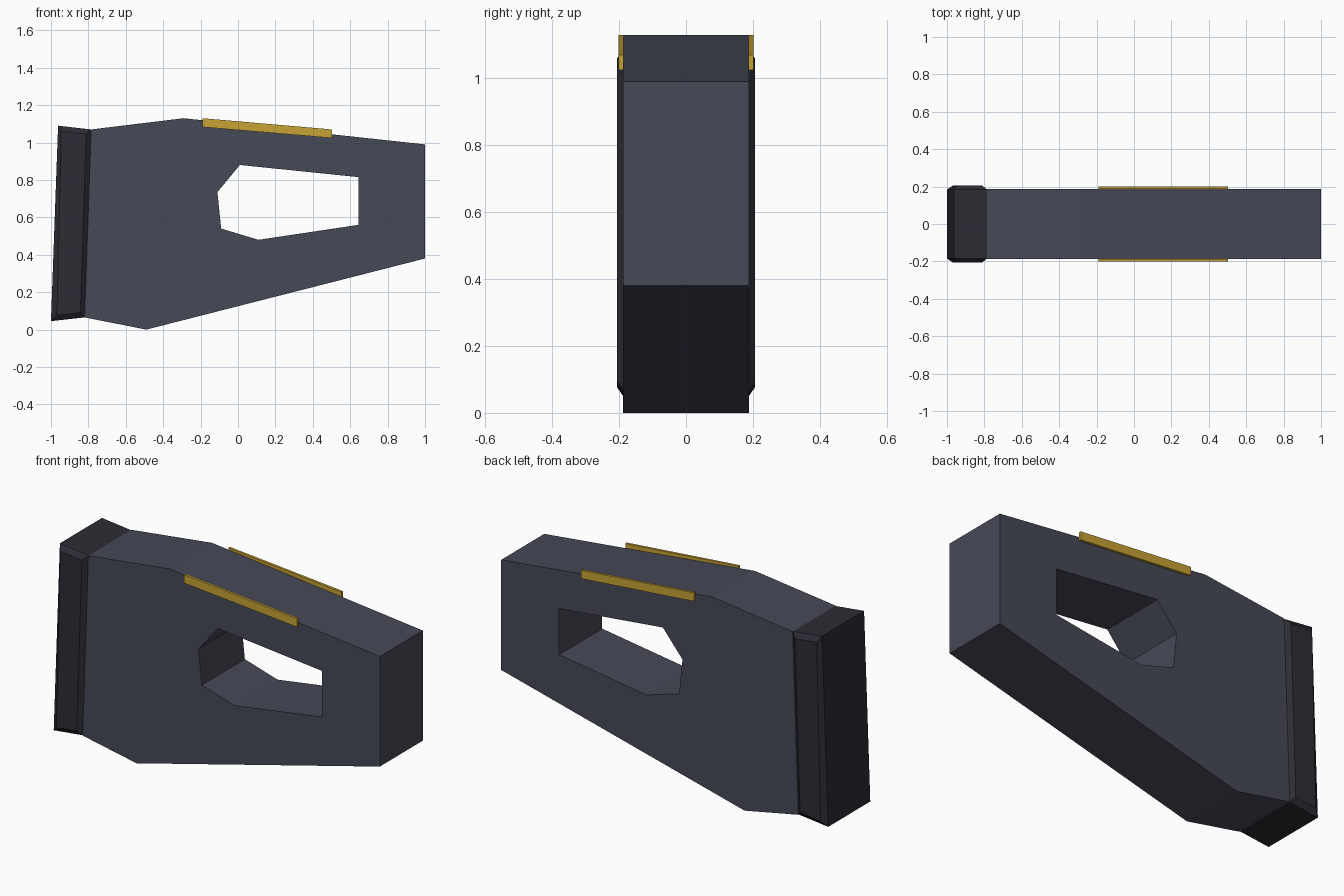
import bpy
import bmesh

default = bpy.data.objects.get("Cube")
if default:
    bpy.data.objects.remove(default, do_unlink=True)


def material(name, rgb):
    mat = bpy.data.materials.new(name)
    mat.use_nodes = True
    mat.diffuse_color = (*rgb, 1)
    mat.node_tree.nodes["Principled BSDF"].inputs["Base Color"].default_value = (*rgb, 1)
    return mat


slate = material("slate grey", (0.060, 0.067, 0.093))
rubber = material("dark rubber", (0.026, 0.025, 0.035))
gold = material("gold", (0.57, 0.36, 0.034))


def loft(name, sections, mat):
    """Closed solid through (y, [(x, z), ...]) sections."""
    bm = bmesh.new()
    rings = [[bm.verts.new((x, y, z)) for x, z in pts] for y, pts in sections]
    for a, b in zip(rings, rings[1:]):
        for i in range(len(a)):
            j = (i + 1) % len(a)
            bm.faces.new((a[i], a[j], b[j], b[i]))
    bm.faces.new(rings[0])
    bm.faces.new(rings[-1])
    bmesh.ops.recalc_face_normals(bm, faces=bm.faces)
    mesh = bpy.data.meshes.new(name)
    bm.to_mesh(mesh)
    bm.free()
    mesh.materials.append(mat)
    obj = bpy.data.objects.new(name, mesh)
    bpy.context.collection.objects.link(obj)
    return obj


def prism(name, outline, y0, y1, mat):
    return loft(name, [(y0, outline), (y1, outline)], mat)


# Main body with a hand opening cut through it
body_outline = [(-0.785, 1.07), (-0.29, 1.13), (1, 0.99), (1, 0.38), (-0.49, 0), (-0.82, 0.065)]
hole_outline = [(-0.11, 0.735), (0.01, 0.88), (0.645, 0.815),
                (0.645, 0.56), (0.11, 0.48), (-0.09, 0.54)]
body = prism("stock_body", body_outline, -0.188, 0.188, slate)
cutter = prism("opening_cutter", hole_outline, -0.5, 0.5, slate)
cutter.hide_render = True
cut = body.modifiers.new("opening", 'BOOLEAN')
cut.operation = 'DIFFERENCE'
cut.solver = 'EXACT'
cut.object = cutter
bpy.context.view_layer.objects.active = body
bpy.ops.object.modifier_apply(modifier=cut.name)
bpy.data.objects.remove(cutter, do_unlink=True)

# End pad with chamfered side faces
rim = [(-0.962, 1.09), (-0.785, 1.07), (-0.82, 0.065), (-1, 0.045)]
face = [(-0.945, 1.06), (-0.812, 1.045), (-0.843, 0.092), (-0.968, 0.076)]
loft("end_pad", [(-0.206, face), (-0.184, rim), (0.184, rim), (0.206, face)], rubber)

# Gold strips along both upper edges
strip = [(-0.19, 1.13), (0.503, 1.07), (0.503, 1.024), (-0.19, 1.083)]
for side, name in ((-1, "right_strip"), (1, "left_strip")):
    prism(name, strip, side * 0.187, side * 0.201, gold)
